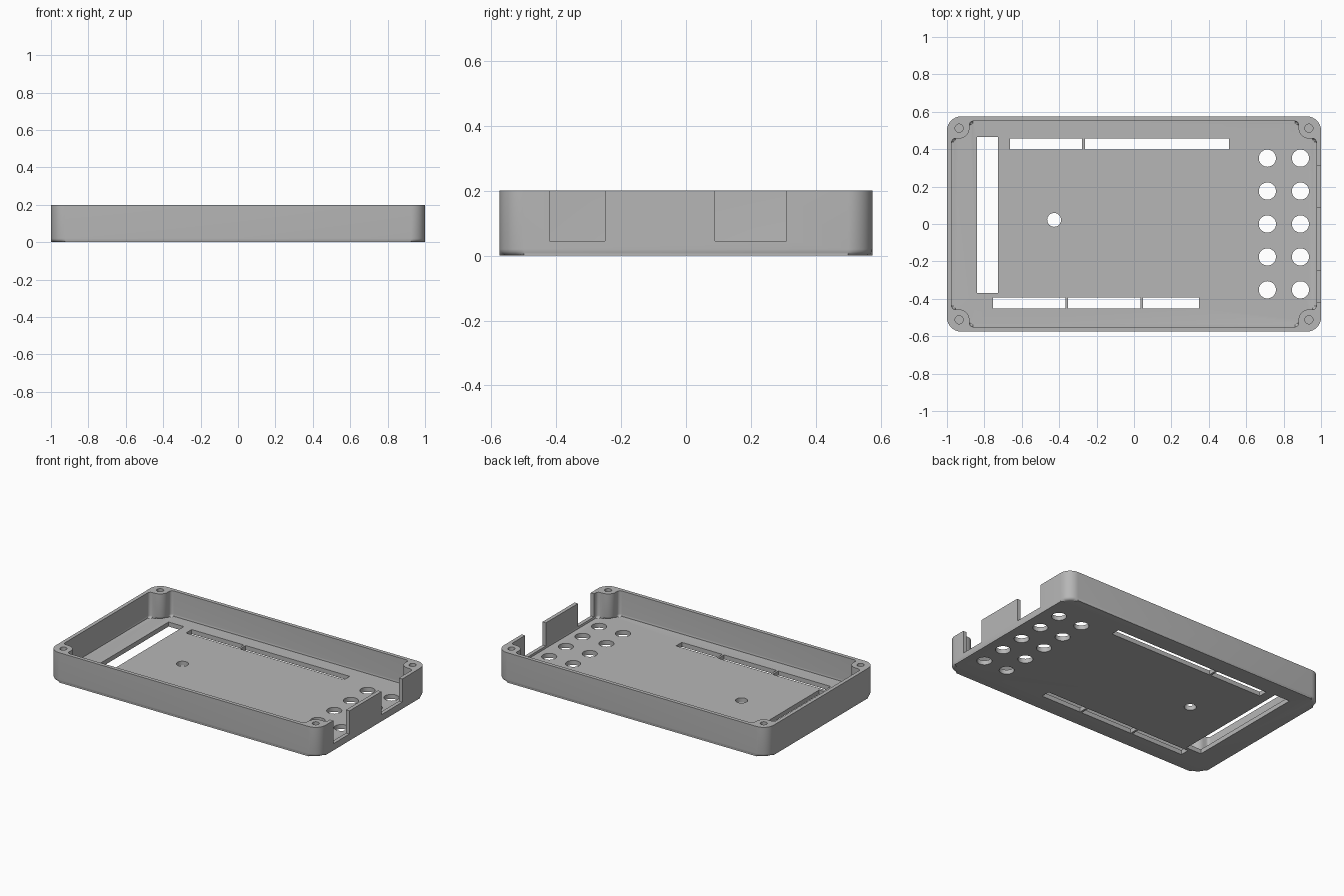
import bpy, bmesh, math
from mathutils import Vector

if "Cube" in bpy.data.objects:
    bpy.data.objects.remove(bpy.data.objects["Cube"], do_unlink=True)

LENGTH, WIDTH, HEIGHT = 1.0, 0.575, 0.2      # half length, half width, full height
WALL, FLOOR, CORNER = 0.025, 0.03, 0.075
BOSS_X, BOSS_Y, BOSS_R, FILLET = 0.935, 0.512, 0.055, 0.02

grey = bpy.data.materials.new("light grey plastic")
grey.use_nodes = True
colour = (0.47, 0.47, 0.47, 1)
grey.diffuse_color = colour
grey.node_tree.nodes["Principled BSDF"].inputs["Base Color"].default_value = colour


def arc(cx, cy, r, start, end, n=8):
    angles = [math.radians(start + (end - start) * i / n) for i in range(n + 1)]
    return [(cx + r * math.cos(a), cy + r * math.sin(a)) for a in angles]


def four_corners(quarter):
    """Mirror one corner's outline into a closed loop, counter-clockwise."""
    flip = quarter[::-1]
    return (quarter + [(-x, y) for x, y in flip]
            + [(-x, -y) for x, y in quarter] + [(x, -y) for x, y in flip])


def prism(bm, outline, z0, z1, round_bottom=0):
    low = [bm.verts.new((x, y, z0)) for x, y in outline]
    high = [bm.verts.new((x, y, z1)) for x, y in outline]
    bottom = bm.faces.new(low[::-1])
    bm.faces.new(high)
    for i in range(len(low)):
        j = (i + 1) % len(low)
        bm.faces.new((low[i], low[j], high[j], high[i]))
    if round_bottom:
        bmesh.ops.bevel(bm, geom=list(bottom.edges), offset=round_bottom,
                        segments=4, profile=0.5, affect='EDGES')


def box(bm, x0, x1, y0, y1, z0, z1):
    prism(bm, [(x0, y0), (x1, y0), (x1, y1), (x0, y1)], z0, z1)


def hole(bm, x, y, r, z0, z1):
    prism(bm, arc(x, y, r, 0, 360, 32)[:-1], z0, z1)


def make_object(name, bm):
    bmesh.ops.recalc_face_normals(bm, faces=bm.faces)
    mesh = bpy.data.meshes.new(name)
    bm.to_mesh(mesh)
    bm.free()
    mesh.materials.append(grey)
    obj = bpy.data.objects.new(name, mesh)
    bpy.context.collection.objects.link(obj)
    return obj


# Rounded outer block
bm = bmesh.new()
prism(bm, four_corners(arc(LENGTH - CORNER, WIDTH - CORNER, CORNER, 0, 90)),
      0, HEIGHT, 0.02)
tray = make_object("enclosure_tray", bm)

# Cavity that leaves walls and a rounded screw boss in each corner
wall_x, wall_y = LENGTH - WALL, WIDTH - WALL
boss_side_x, boss_side_y = BOSS_X - BOSS_R, BOSS_Y - BOSS_R
corner = (arc(wall_x - FILLET, boss_side_y - FILLET, FILLET, 0, 90, 5)
          + arc(BOSS_X, BOSS_Y, BOSS_R, 270, 180)
          + arc(boss_side_x - FILLET, wall_y - FILLET, FILLET, 0, 90, 5))
bm = bmesh.new()
prism(bm, four_corners(corner), FLOOR, HEIGHT + 0.1, 0.015)
cavity = make_object("cavity_cutter", bm)

# Floor slots, vents, centre hole and blind screw holes
bm = bmesh.new()
slots = [(-0.84, -0.727, -0.37, 0.465),
         (-0.663, -0.277, 0.397, 0.457), (-0.263, 0.508, 0.397, 0.457),
         (-0.755, -0.367, -0.453, -0.392), (-0.353, 0.035, -0.453, -0.392),
         (0.048, 0.348, -0.453, -0.392)]
for slot in slots:
    box(bm, *slot, -0.1, 0.1)
for x in (0.713, 0.89):
    for row in range(-2, 3):
        hole(bm, x, row * 0.176, 0.046, -0.1, 0.1)
hole(bm, -0.427, 0.022, 0.037, -0.1, 0.1)
for sx in (-1, 1):
    for sy in (-1, 1):
        hole(bm, sx * BOSS_X, sy * BOSS_Y, 0.022, 0.05, HEIGHT + 0.1)
openings = make_object("opening_cutter", bm)

# Connector notches in the left end wall
bm = bmesh.new()
for y0, y1 in ((-0.42, -0.25), (0.09, 0.31)):
    box(bm, 0.955, 1.1, y0, y1, 0.045, HEIGHT + 0.1)
notches = make_object("notch_cutter", bm)

# Cut everything and bake the result
cutters = (cavity, openings, notches)
for cutter in cutters:
    cutter.hide_render = True
    mod = tray.modifiers.new(cutter.name, 'BOOLEAN')
    mod.operation, mod.solver, mod.object = 'DIFFERENCE', 'EXACT', cutter
bpy.context.view_layer.update()
depsgraph = bpy.context.evaluated_depsgraph_get()
result = bpy.data.meshes.new_from_object(tray.evaluated_get(depsgraph))
tray.modifiers.clear()
tray.data = result
for cutter in cutters:
    bpy.data.objects.remove(cutter, do_unlink=True)

bpy.ops.object.select_all(action='DESELECT')
tray.select_set(True)
bpy.context.view_layer.objects.active = tray
bpy.ops.object.shade_smooth_by_angle(angle=math.radians(35))
